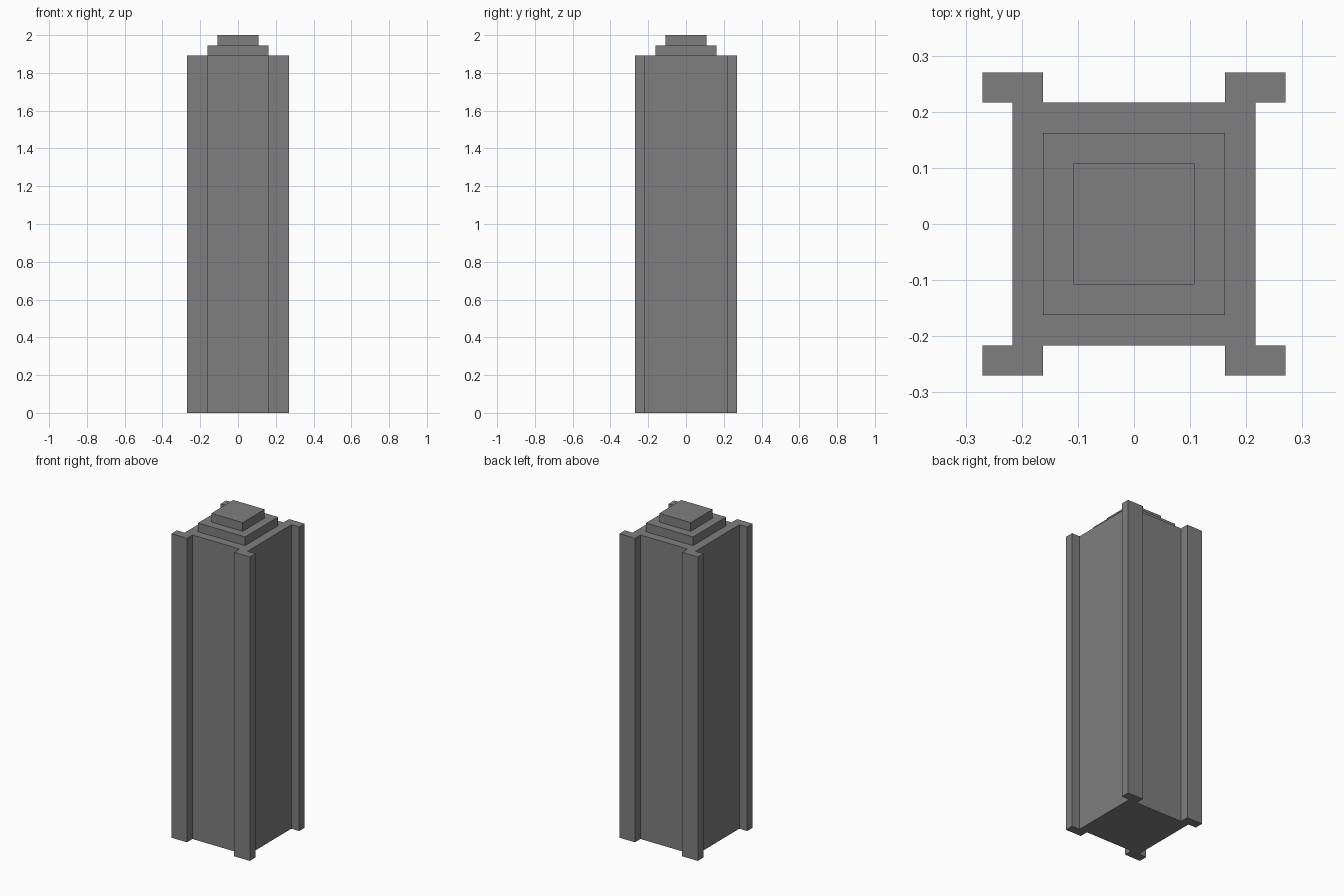
import bpy
import bmesh

cube = bpy.data.objects.get("Cube")
if cube:
    bpy.data.objects.remove(cube, do_unlink=True)

U = 2 / 37  # modular unit: the tower is 37 units tall

stone = bpy.data.materials.new("mid_grey")
stone.use_nodes = True
grey = (0.212, 0.212, 0.212, 1)
stone.diffuse_color = grey
stone.node_tree.nodes["Principled BSDF"].inputs["Base Color"].default_value = grey


def prism(name, outline, bottom, top, floor=True):
    """Extrude a counter-clockwise outline (in units) from bottom to top."""
    bm = bmesh.new()
    low = [bm.verts.new((x * U, y * U, bottom * U)) for x, y in outline]
    high = [bm.verts.new((x * U, y * U, top * U)) for x, y in outline]
    bm.faces.new(high)
    if floor:
        bm.faces.new(low[::-1])
    for i in range(len(outline)):
        j = (i + 1) % len(outline)
        bm.faces.new((low[i], low[j], high[j], high[i]))
    mesh = bpy.data.meshes.new(name)
    bm.to_mesh(mesh)
    bm.free()
    mesh.materials.append(stone)
    obj = bpy.data.objects.new(name, mesh)
    bpy.context.collection.objects.link(obj)
    return obj


def mirrored(quarter):
    """Mirror one corner of a plan into all four, keeping the winding."""
    half = quarter + [(-x, y) for x, y in reversed(quarter)]
    return half + [(x, -y) for x, y in reversed(half)]


# Shaft with a flange at each corner, facing front and back
prism("tower_shaft", mirrored([(4, 4), (5, 4), (5, 5), (3, 5), (3, 4)]), 0, 35)

# Stepped roof
prism("lower_roof_step", mirrored([(3, 3)]), 35, 36, floor=False)
prism("upper_roof_step", mirrored([(2, 2)]), 36, 37, floor=False)
